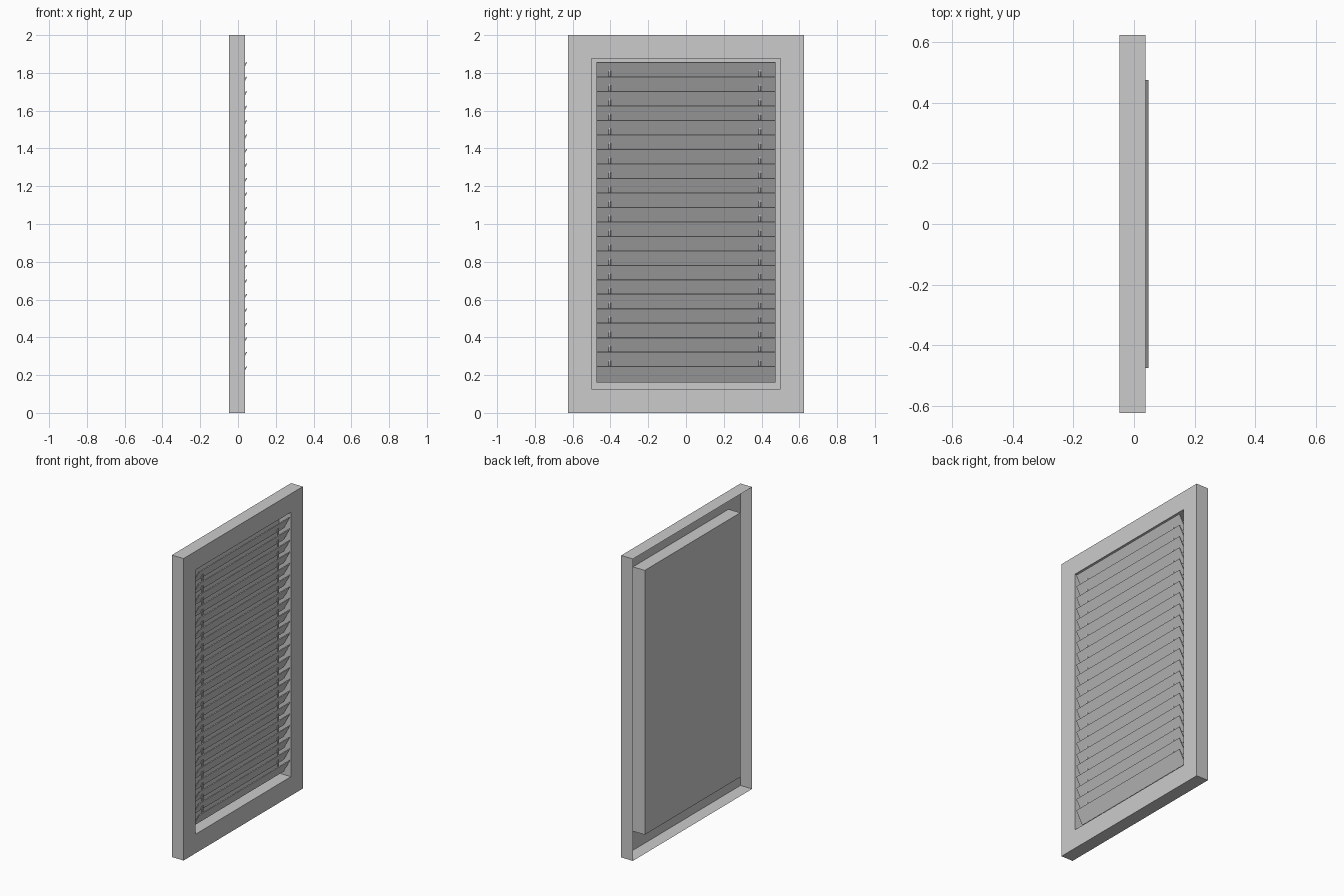
import bpy, bmesh
from mathutils import Matrix

if "Cube" in bpy.data.objects:
    bpy.data.objects.remove(bpy.data.objects["Cube"])

XB, XF = -0.048, 0.038           # back and front planes of the frame


def make(name, bm):
    me = bpy.data.meshes.new(name)
    bm.to_mesh(me)
    bm.free()
    ob = bpy.data.objects.new(name, me)
    bpy.context.collection.objects.link(ob)
    return ob


def loop(bm, x, hy, z0, z1):
    return [bm.verts.new((x, y, z)) for y, z in
            ((-hy, z0), (hy, z0), (hy, z1), (-hy, z1))]


def band(bm, a, b):
    for i in range(4):
        j = (i + 1) % 4
        bm.faces.new((a[i], a[j], b[j], b[i]))


# Window frame: open-backed sheet shell with a closed recess
bm = bmesh.new()
outer_back = loop(bm, XB, 0.624, 0, 2)
outer_front = loop(bm, XF, 0.624, 0, 2)
inner_front = loop(bm, XF, 0.5, 0.126, 1.877)
inner_back = loop(bm, XB, 0.5, 0.126, 1.877)
band(bm, outer_back, outer_front)
band(bm, outer_front, inner_front)
band(bm, inner_front, inner_back)
bm.faces.new(inner_back)
make("window_frame", bm)

# Tilted slats, upper edge leaning forward
COUNT, TOP, PITCH = 22, 1.858, 0.0767
section = ((0.043, 0.0), (0.048, -0.003), (0.002, -0.087), (-0.003, -0.084))
bm = bmesh.new()
for n in range(COUNT):
    z = TOP - n * PITCH
    ends = [[bm.verts.new((px, y, z + pz)) for px, pz in section]
            for y in (-0.475, 0.475)]
    band(bm, ends[0], ends[1])
    bm.faces.new(ends[0])
    bm.faces.new(ends[1])
bmesh.ops.recalc_face_normals(bm, faces=bm.faces)
make("blind_slats", bm)

# Ladder cords through the slats
for side, y in (("left", -0.403), ("right", 0.39)):
    z0, z1 = TOP - (COUNT - 1) * PITCH - 0.044, TOP - 0.04
    bm = bmesh.new()
    bmesh.ops.create_cone(bm, cap_ends=True, segments=6, radius1=0.007,
                          radius2=0.007, depth=z1 - z0,
                          matrix=Matrix.Translation((0.02, y, (z0 + z1) / 2)))
    make("cord_" + side, bm)
